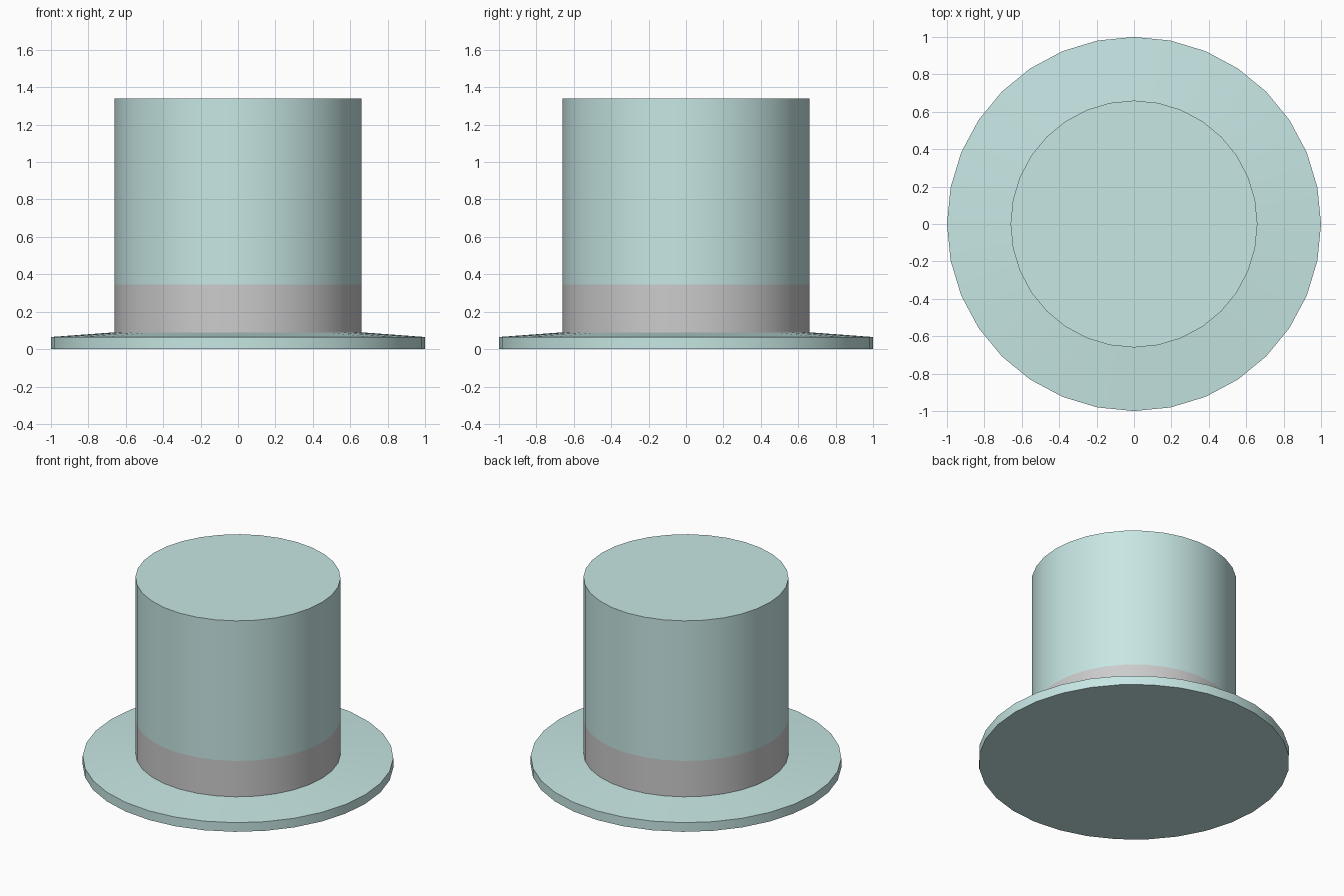
import bpy, bmesh, math

if "Cube" in bpy.data.objects:
    bpy.data.objects.remove(bpy.data.objects["Cube"])

SIDES = 32

teal = bpy.data.materials.new("teal_felt")
teal.diffuse_color = (0.57, 0.80, 0.78, 1)
teal.use_nodes = True
teal.node_tree.nodes["Principled BSDF"].inputs["Base Color"].default_value = teal.diffuse_color


def lathe(name, profile, material=None):
    """Revolve a (radius, z) profile around z; points on the axis become caps."""
    bm = bmesh.new()
    rings = []
    for r, z in profile:
        rings.append([bm.verts.new((r * math.cos(2 * math.pi * i / SIDES),
                                    r * math.sin(2 * math.pi * i / SIDES), z))
                      for i in range(SIDES)] if r else None)
    for a, b in zip(rings, rings[1:]):
        if a is None:
            bm.faces.new(b[::-1])
        elif b is None:
            bm.faces.new(a)
        else:
            for i in range(SIDES):
                j = (i + 1) % SIDES
                bm.faces.new((a[i], a[j], b[j], b[i]))
    mesh = bpy.data.meshes.new(name)
    bm.to_mesh(mesh)
    bm.free()
    obj = bpy.data.objects.new(name, mesh)
    bpy.context.collection.objects.link(obj)
    if material:
        mesh.materials.append(material)
    bpy.ops.object.select_all(action='DESELECT')
    obj.select_set(True)
    bpy.context.view_layer.objects.active = obj
    bpy.ops.object.shade_smooth_by_angle(angle=math.radians(30))
    return obj


# Brim: closed underside, upright rim, top rising slightly to the crown
lathe("brim", [(0, 0), (1, 0), (1, 0.065), (0.66, 0.09)], teal)
# Ribbon band, flush with the crown
lathe("band", [(0.66, 0.09), (0.66, 0.345)])
# Crown with flat top
lathe("crown", [(0.66, 0.345), (0.66, 1.34), (0, 1.34)], teal)
